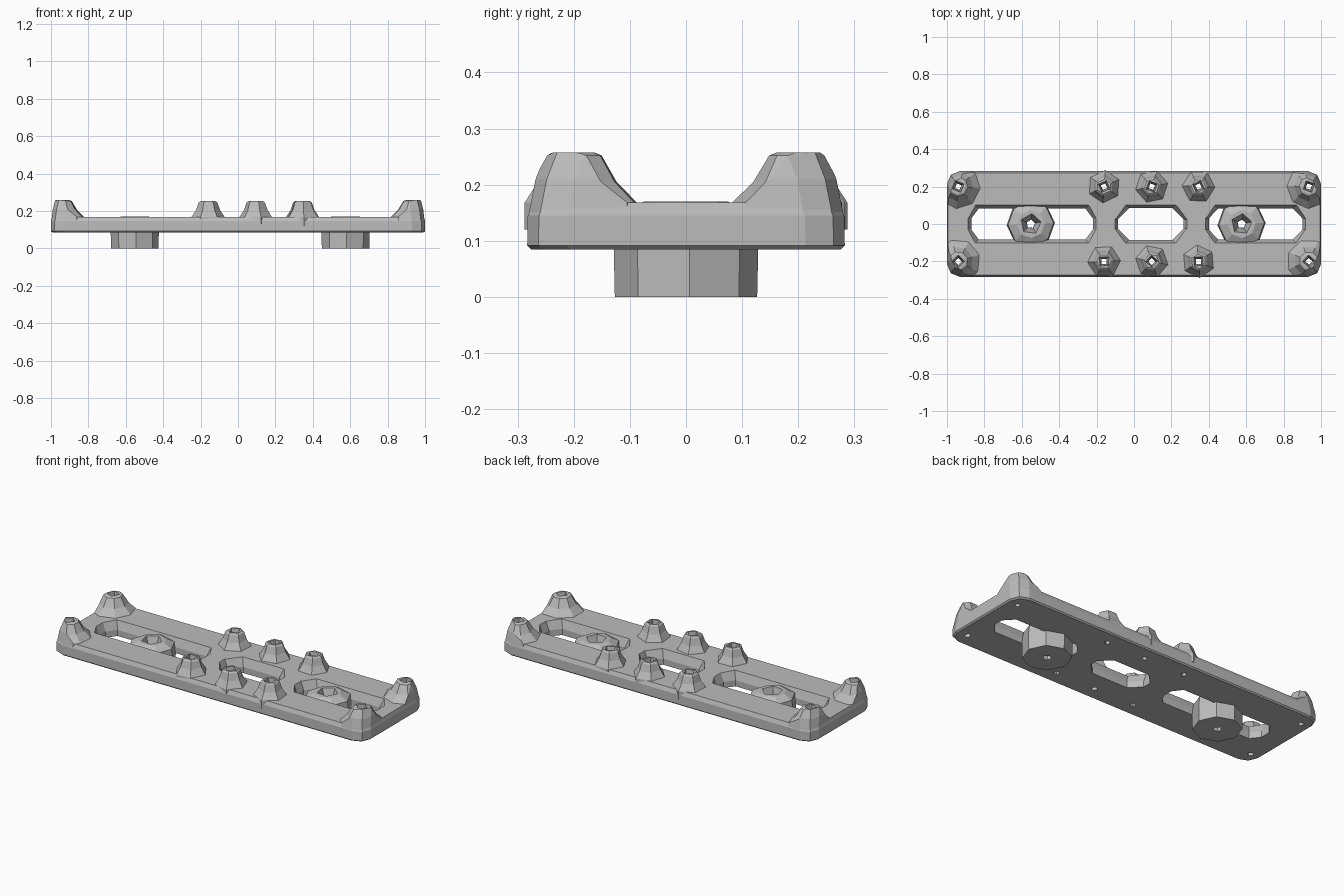
import bpy
import bmesh
from math import cos, sin, pi

cube = bpy.data.objects.get("Cube")
if cube:
    bpy.data.objects.remove(cube, do_unlink=True)

grey = bpy.data.materials.new("plain grey")
grey.use_nodes = True
colour = (0.5, 0.5, 0.5, 1)
grey.diffuse_color = colour
grey.node_tree.nodes["Principled BSDF"].inputs["Base Color"].default_value = colour


def loft(name, rings):
    """Closed solid through rings of equal point count, bottom to top."""
    bm = bmesh.new()
    loops = [[bm.verts.new(p) for p in ring] for ring in rings]
    n = len(loops[0])
    for low, high in zip(loops, loops[1:]):
        for i in range(n):
            j = (i + 1) % n
            bm.faces.new((low[i], low[j], high[j], high[i]))
    bm.faces.new(loops[0][::-1])
    bm.faces.new(loops[-1])
    bmesh.ops.recalc_face_normals(bm, faces=bm.faces)
    mesh = bpy.data.meshes.new(name)
    bm.to_mesh(mesh)
    bm.free()
    mesh.materials.append(grey)
    obj = bpy.data.objects.new(name, mesh)
    bpy.context.collection.objects.link(obj)
    return obj


def lathe(name, x, y, sides, profile, turn=0.0):
    return loft(name, [[(x + r * cos(turn + 2 * pi * i / sides),
                         y + r * sin(turn + 2 * pi * i / sides), z)
                        for i in range(sides)] for r, z in profile])


def outline(hx, hy, z):
    """Rectangle with two-step clipped corners."""
    quarter = [(hx, hy - 0.07), (hx - 0.02, hy - 0.02), (hx - 0.07, hy)]
    pts = quarter + [(-x, y) for x, y in quarter[::-1]]
    pts += [(-x, -y) for x, y in pts]
    return [(x, y, z) for x, y in pts]


def slot(name, x0, x1, hy, tip, flat):
    """Long window cutter that widens towards the top."""
    rings = []
    for z, g in ((0.04, 0), (0.12, 0), (0.18, 0.022)):
        a, b, h = x0 - g, x1 + g, hy + g
        rings.append([(a, -flat, z), (a + tip, -h, z), (b - tip, -h, z), (b, -flat, z),
                      (b, flat, z), (b - tip, h, z), (a + tip, h, z), (a, flat, z)])
    return loft(name, rings)


def combine(target, tool, operation):
    mod = target.modifiers.new(operation.lower(), "BOOLEAN")
    mod.object, mod.operation, mod.solver = tool, operation, "EXACT"
    bpy.context.view_layer.objects.active = target
    bpy.ops.object.modifier_apply(modifier=mod.name)
    bpy.data.objects.remove(tool, do_unlink=True)


# Base plate with three windows
plate = loft("base_plate", [outline(0.992, 0.276, 0.085), outline(1, 0.283, 0.092),
                            outline(1, 0.282, 0.145), outline(0.994, 0.272, 0.168)])
for x0, x1, hy, tip, flat in ((-0.87, -0.22, 0.083, 0.04, 0.03),
                              (0.40, 0.90, 0.083, 0.05, 0.03),
                              (-0.085, 0.265, 0.085, 0.06, 0.025)):
    combine(plate, slot("window_cutter", x0, x1, hy, tip, flat), "DIFFERENCE")

# Flared screw posts, the outer ones trimmed to the plate edge
posts = [(x, side * 0.2) for x in (-0.94, -0.16, 0.095, 0.345, 0.935) for side in (-1, 1)]
for k, (x, y) in enumerate(posts):
    corner = abs(x) > 0.9
    if corner:
        profile = [(0.12, 0.12), (0.118, 0.168), (0.08, 0.205), (0.052, 0.252), (0.04, 0.257)]
    else:
        profile = [(0.088, 0.12), (0.088, 0.168), (0.064, 0.205), (0.05, 0.245), (0.04, 0.252)]
    post = lathe("screw_post", x, y, 8 if corner else 6, profile, 0.3 + 0.4 * k)
    if corner:
        trim = loft("edge_trim", [outline(0.998, 0.281, 0.1), outline(0.998, 0.281, 0.145),
                                  outline(0.99, 0.268, 0.21), outline(0.975, 0.245, 0.27)])
        combine(post, trim, "INTERSECT")
    combine(plate, post, "UNION")

# Round feet sitting in the long windows
feet = (-0.552, 0.575)
for x in feet:
    foot = lathe("foot", x, 0, 8, [(0.127, 0), (0.129, 0.09), (0.122, 0.145),
                                   (0.075, 0.17)], 0.05)
    combine(plate, foot, "UNION")

# Tapered screw holes
for k, (x, y) in enumerate(posts):
    hole = lathe("hole_cutter", x, y, 4, [(0.018, 0.05), (0.02, 0.18), (0.036, 0.27)],
                 0.4 * k)
    combine(plate, hole, "DIFFERENCE")
for x in feet:
    hole = lathe("hole_cutter", x, 0, 5, [(0.023, -0.03), (0.025, 0.09), (0.06, 0.18)], 0.2)
    combine(plate, hole, "DIFFERENCE")

plate.name = "mounting_plate"
